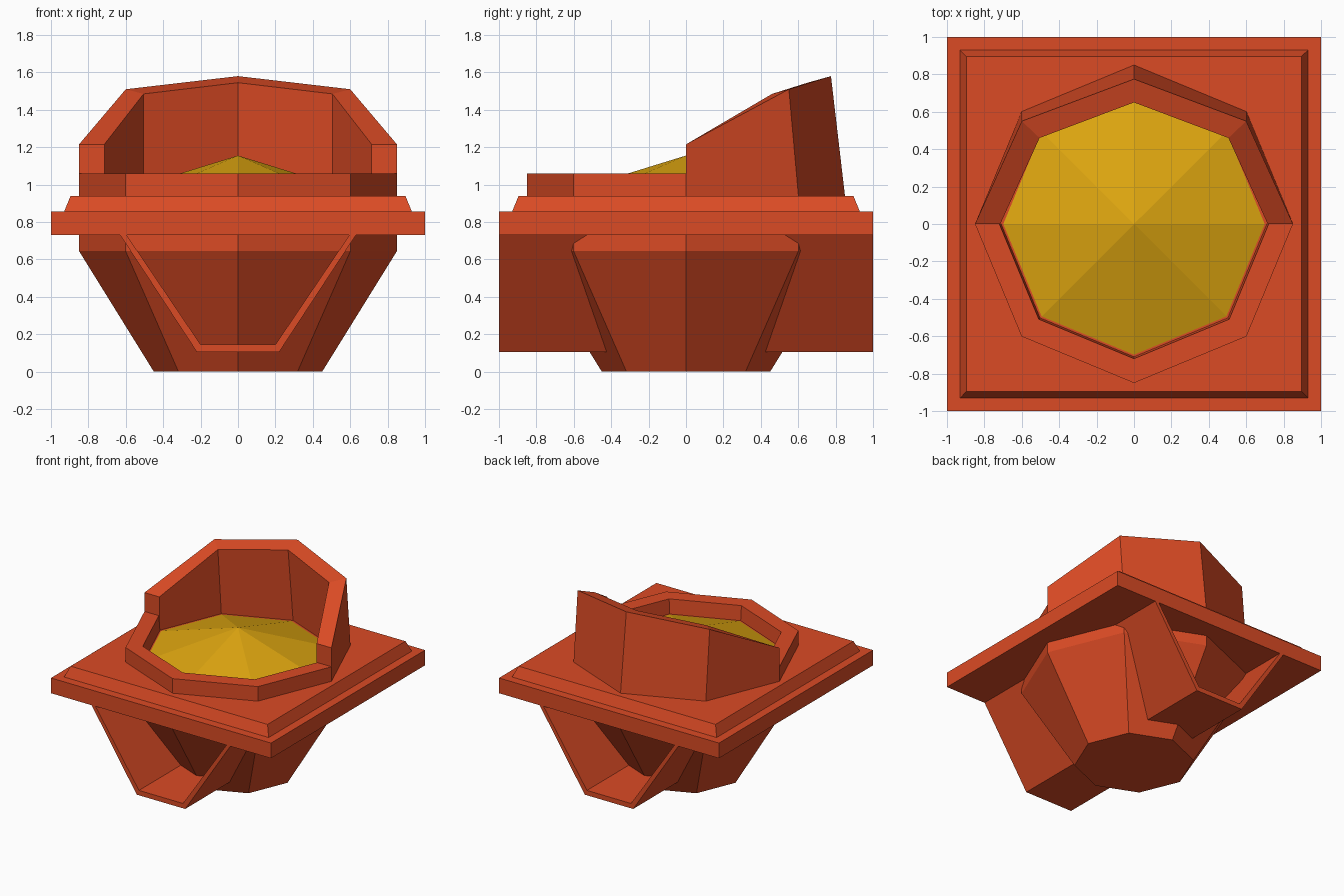
import bpy
import bmesh
from math import cos, sin, pi

cube = bpy.data.objects.get("Cube")
if cube:
    bpy.data.objects.remove(cube, do_unlink=True)


def make_material(name, colour):
    mat = bpy.data.materials.new(name)
    mat.use_nodes = True
    mat.diffuse_color = (*colour, 1)
    mat.node_tree.nodes["Principled BSDF"].inputs["Base Color"].default_value = (*colour, 1)
    return mat


red = make_material("orange red", (0.71, 0.07, 0.018))
yellow = make_material("golden yellow", (0.73, 0.38, 0.005))


def loft(name, sections, mat):
    """Bridge matching closed outlines in order and cap both ends."""
    bm = bmesh.new()
    rows = [[bm.verts.new(p) for p in s] for s in sections]
    n = len(rows[0])
    for a, b in zip(rows, rows[1:]):
        for i in range(n):
            j = (i + 1) % n
            bm.faces.new((a[i], a[j], b[j], b[i]))
    bm.faces.new(rows[0])
    bm.faces.new(rows[-1])
    bmesh.ops.recalc_face_normals(bm, faces=bm.faces)
    mesh = bpy.data.meshes.new(name)
    bm.to_mesh(mesh)
    bm.free()
    mesh.materials.append(mat)
    obj = bpy.data.objects.new(name, mesh)
    bpy.context.scene.collection.objects.link(obj)
    return obj


def corner(r, k, z):
    return (r * cos(k * pi / 4), r * sin(k * pi / 4), z)


def octagon(r, z):
    return [corner(r, k, z) for k in range(8)]


def square(h, z):
    return [(-h, -h, z), (h, -h, z), (h, h, z), (-h, h, z)]


# Square base plate with a bevelled step on top
loft("base_plate", [square(1, 0.73), square(1, 0.855)], red)
loft("plate_step", [square(0.93, 0.855), square(0.895, 0.94)], red)

# Tapered eight-sided cup underneath
loft("lower_cup", [octagon(0.45, 0), octagon(0.85, 0.645), octagon(0.85, 0.73)], red)

# Low rim around the front half
loft("front_rim", [[corner(0.85, k, 0.94), corner(0.85, k, 1.06),
                    corner(0.72, k, 1.06), corner(0.71, k, 0.94)]
                   for k in range(4, 9)], red)

# Tall hood around the back half: outer top and inner top of its right half
hood_top = [((0.85, 0, 1.215), (0.715, 0, 1.215)),
            ((0.6, 0.55, 1.51), (0.505, 0.46, 1.485)),
            ((0, 0.775, 1.58), (0, 0.65, 1.545))]
hood = []
for k in range(5):
    side = 1 if k <= 2 else -1
    outer, inner = [(side * x, y, z) for x, y, z in hood_top[min(k, 4 - k)]]
    hood.append([corner(0.85, k, 0.94), outer, inner, corner(0.715, k, 0.94)])
loft("back_hood", hood, red)

# Shallow pointed dome inside the ring
loft("yellow_dome", [octagon(0.715, 0.935), octagon(0.001, 1.155)], yellow)

# Open trapezoid channel at the front, mirrored to the back
profile = [((-0.63, 0.73), (-0.595, 0.73)), ((-0.22, 0.105), (-0.2, 0.145)),
           ((0.22, 0.105), (0.2, 0.145)), ((0.63, 0.73), (0.595, 0.73))]
channel = loft("side_channels", [[(o[0], -1, o[1]), (i[0], -1, i[1]),
                                  (i[0], -0.3, i[1]), (o[0], -0.3, o[1])]
                                 for o, i in profile], red)
mirror = channel.modifiers.new("Mirror", 'MIRROR')
mirror.use_axis = (False, True, False)
